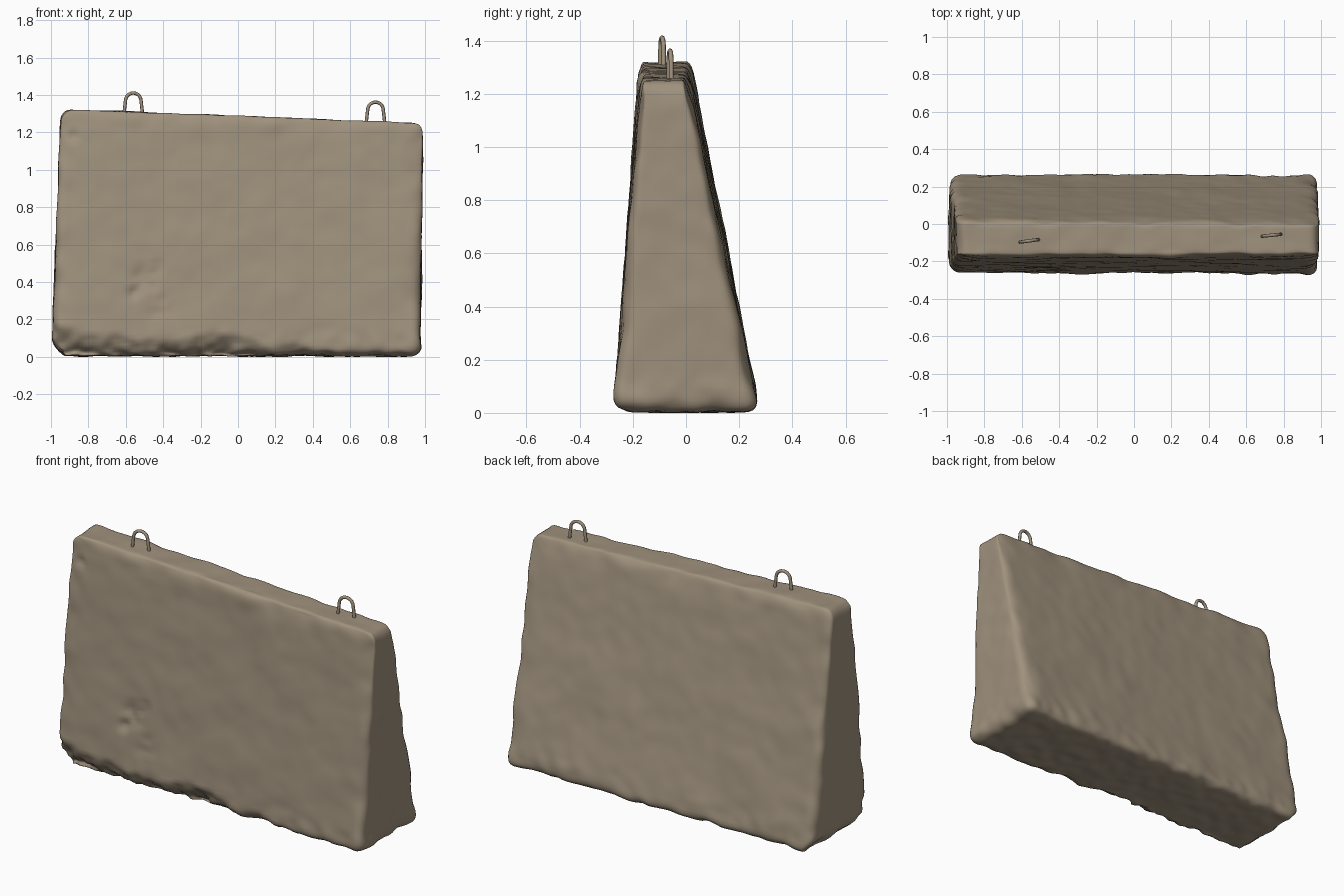
import bpy, bmesh, math
from mathutils import Vector, Matrix, noise

if "Cube" in bpy.data.objects:
    bpy.data.objects.remove(bpy.data.objects["Cube"])

concrete = bpy.data.materials.new("weathered concrete")
concrete.diffuse_color = (0.35, 0.285, 0.205, 1)
concrete.use_nodes = True
concrete.node_tree.nodes["Principled BSDF"].inputs["Base Color"].default_value = concrete.diffuse_color


def lerp(a, b, t):
    return a + (b - a) * t


def smooth(t):
    t = max(0.0, min(1.0, t))
    return t * t * (3 - 2 * t)


def profile(pts, x):
    # piecewise linear lookup
    for (x0, v0), (x1, v1) in zip(pts, pts[1:]):
        if x <= x1:
            return lerp(v0, v1, max(0.0, (x - x0) / (x1 - x0)))
    return pts[-1][1]


HALF = Vector((1.0, 0.27, 0.65))
CELLS = (100, 26, 66)
R = 0.055
# height of the broken lower front edge along x
CHIP = [(-1, .19), (-.85, .13), (-.6, .11), (-.4, .085), (-.1, .135), (.05, .10),
        (.17, .05), (.3, .075), (.42, .03), (1, .02)]


def round_box(p):
    c = Vector([max(-(h - R), min(h - R, v)) for v, h in zip(p, HALF)])
    return c + (p - c).normalized() * R


def taper(p):
    # squeeze the box into the sloped wedge with a falling top edge
    s, w = (p.x + 1) / 2, (p.z / HALF.z + 1) / 2
    v = (p.y / HALF.y + 1) / 2
    x = lerp(lerp(-0.995, 0.975, s), lerp(-0.95, 0.992, s), w)
    y = lerp(lerp(-0.272, 0.275, v), lerp(lerp(-0.178, -0.17, s), lerp(0.022, 0.004, s), v), w)
    return Vector((x, y, lerp(0.006, lerp(1.325, 1.25, s), w)))


def weather(p, n, edge):
    # broad dents plus rougher edges
    d = 0.006 * noise.noise(p * 4) + 0.003 * noise.noise(p * 11)
    d += edge * (0.013 * noise.noise(p * 8 + Vector((5, 2, 7))) - 0.003)
    low = 1 - smooth((p.z - 0.03) / 0.2)
    d += low * 0.009 * noise.noise(p * 14)
    q = p + n * d
    # broken lower front edge
    front = 1 - smooth((p.y + 0.27) / 0.12)
    h = profile(CHIP, p.x) + 0.02 * noise.noise(p * 16)
    if p.z < h:
        q.y += front * min(0.065, (h - p.z) * 0.6) * (1 + 0.7 * noise.noise(p * 20))
    # knocked-off lower left and upper left corners
    k = smooth((-0.9 - p.x) / 0.1) * (1 - smooth(p.z / 0.1))
    q.x += 0.05 * k
    # pits in the front face
    if n.y < -0.5:
        for cx, cz, rad, depth in ((-.5, .42, .11, .016), (-.56, .34, .05, .014),
                                   (-.43, .48, .05, .012), (-.42, .26, .12, .008),
                                   (-.88, 1.18, .05, .016)):
            r = math.hypot(p.x - cx, p.z - cz) / rad
            q.y += depth * (1 - smooth(r)) * (1 + 1.2 * noise.noise(p * 22))
    q.z = max(q.z, 0.0)
    return q


# concrete block: six grids welded into a box, then shaped
bm = bmesh.new()
for axis in range(3):
    a, b = (axis + 1) % 3, (axis + 2) % 3
    for side in (-1, 1):
        made = bmesh.ops.create_grid(bm, x_segments=CELLS[a], y_segments=CELLS[b], size=1)
        for vert in made["verts"]:
            u, w = vert.co.x, vert.co.y
            vert.co[axis] = side * HALF[axis]
            vert.co[a] = u * HALF[a]
            vert.co[b] = w * HALF[b]
bmesh.ops.remove_doubles(bm, verts=bm.verts, dist=0.001)
bmesh.ops.recalc_face_normals(bm, faces=bm.faces)
edge = {}
for vert in bm.verts:
    near = sorted(h - abs(c) for c, h in zip(vert.co, HALF))[1]
    edge[vert] = 1 - smooth(near / 0.12)
    vert.co = taper(round_box(vert.co))
bm.normal_update()
new = {v: weather(v.co.copy(), v.normal.copy(), edge[v]) for v in bm.verts}
for vert, co in new.items():
    vert.co = co
mesh = bpy.data.meshes.new("concrete_block")
bm.to_mesh(mesh)
bm.free()
mesh.polygons.foreach_set("use_smooth", [True] * len(mesh.polygons))
mesh.materials.append(concrete)
block = bpy.data.objects.new("concrete_block", mesh)
bpy.context.collection.objects.link(block)


# lifting loops: bent bars set into the top
def lifting_loop(name, x, y, base, turn):
    curve = bpy.data.curves.new(name, "CURVE")
    curve.dimensions = "3D"
    curve.bevel_depth = 0.009
    curve.bevel_resolution = 2
    curve.use_fill_caps = True
    arc = [(0.042 * math.cos(t), 0.055 + 0.042 * math.sin(t))
           for t in [math.pi * i / 10 for i in range(11)]]
    path = [(0.053, -0.04)] + arc + [(-0.053, -0.04)]
    spline = curve.splines.new("POLY")
    spline.points.add(len(path) - 1)
    for pt, (px, pz) in zip(spline.points, path):
        pt.co = (px, 0, pz, 1)
    curve.materials.append(concrete)
    ob = bpy.data.objects.new(name, curve)
    ob.location = (x, y, base)
    ob.rotation_euler.z = turn
    bpy.context.collection.objects.link(ob)


lifting_loop("left_lifting_loop", -0.56, -0.09, 1.314, 0.13)
lifting_loop("right_lifting_loop", 0.735, -0.06, 1.265, 0.10)
